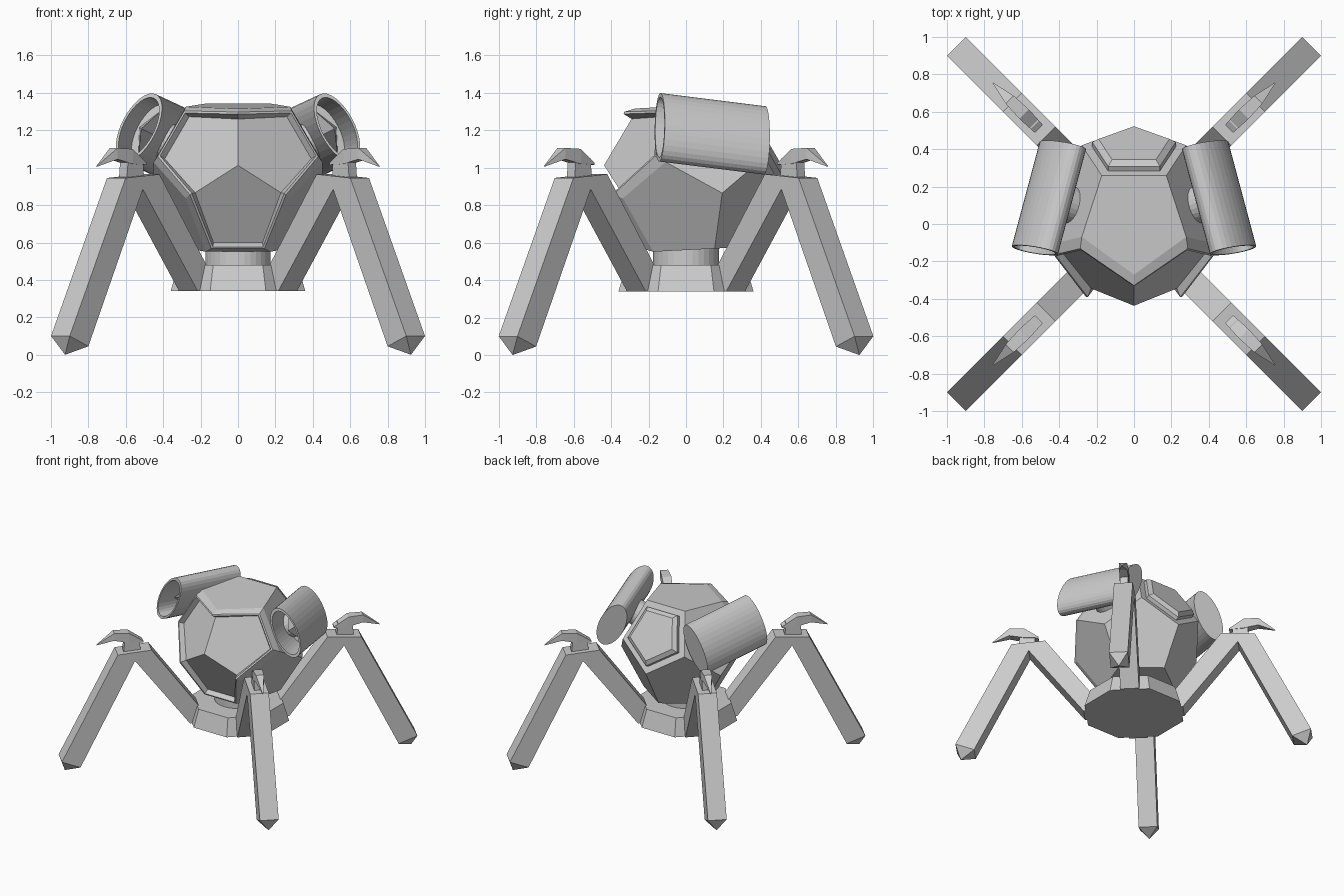
import bpy, bmesh, math
from mathutils import Vector, Matrix

if "Cube" in bpy.data.objects:
    bpy.data.objects.remove(bpy.data.objects["Cube"])

grey = bpy.data.materials.new("light grey")
grey.diffuse_color = (0.6, 0.6, 0.6, 1)
grey.use_nodes = True
grey.node_tree.nodes["Principled BSDF"].inputs["Base Color"].default_value = grey.diffuse_color


def finish(name, bm):
    bmesh.ops.recalc_face_normals(bm, faces=bm.faces[:])
    me = bpy.data.meshes.new(name)
    bm.to_mesh(me)
    bm.free()
    me.materials.append(grey)
    ob = bpy.data.objects.new(name, me)
    bpy.context.collection.objects.link(ob)
    return ob


def loft(bm, rings):
    """Skin a list of equal-length point rings and cap both ends."""
    rows = [[bm.verts.new(p) for p in ring] for ring in rings]
    n = len(rows[0])
    for a, b in zip(rows, rows[1:]):
        for i in range(n):
            j = (i + 1) % n
            bm.faces.new((a[i], a[j], b[j], b[i]))
    bm.faces.new(rows[0])
    bm.faces.new(rows[-1])


def circle(r, z, n, start=0.0):
    return [Vector((r * math.cos(start + math.tau * i / n),
                    r * math.sin(start + math.tau * i / n), z)) for i in range(n)]


# Base: octagonal foot block and round neck
bm = bmesh.new()
k = 1 / math.cos(math.pi / 8)
loft(bm, [circle(0.36 * k, 0.34, 8, math.pi / 8), circle(0.32 * k, 0.48, 8, math.pi / 8)])
finish("base", bm)
bm = bmesh.new()
loft(bm, [circle(0.175, 0.46, 32), circle(0.175, 0.6, 32)])
finish("neck", bm)

# Body: dodecahedron, leaning slightly forward
A = 0.345
IN, EQ, TOP, MID = 1.1135 * A, 1.3764 * A, 0.8507 * A, 0.2629 * A
place = Matrix.Translation((0, 0.042, 0.947)) @ Matrix.Rotation(math.radians(3), 4, 'X')
front, rear = -math.pi / 2, math.pi / 2
pts = (circle(TOP, IN, 5, front) + circle(EQ, MID, 5, front)
       + circle(EQ, -MID, 5, rear) + circle(TOP, -IN, 5, rear))
bm = bmesh.new()
for p in pts:
    bm.verts.new(p)
bmesh.ops.convex_hull(bm, input=bm.verts[:])
bmesh.ops.dissolve_limit(bm, angle_limit=0.05, verts=bm.verts[:], edges=bm.edges[:])
bmesh.ops.recalc_face_normals(bm, faces=bm.faces[:])
bm.normal_update()

# Remember the upper rear face for the back pack
back = max(bm.faces, key=lambda f: f.normal.dot(Vector((0, 0.894, 0.447))))
bc, bn = back.calc_center_median(), back.normal.copy()
bpts = [v.co.copy() for v in back.verts]

# Raised frame around the three-faced front window
window = [f for f in bm.faces if f.normal.y < -0.6]
for thick, depth in ((0.042, 0.042), (0.012, 0.0), (0.003, -0.042)):
    bmesh.ops.inset_region(bm, faces=window, thickness=thick, depth=depth,
                           use_boundary=True, use_even_offset=True)
    bm.normal_update()
bm.transform(place)
finish("body", bm)

# Back pack on the upper rear face
bm = bmesh.new()
loft(bm, [[bc + (p - bc) * s + bn * h for p in bpts]
          for s, h in ((0.8, -0.01), (0.8, 0.03), (0.68, 0.055))])
bm.transform(place)
finish("back_pack", bm)

# Side tubes: slanted ellipses, hollow at the front, with a spike inside
for sx, side in ((1, "right"), (-1, "left")):
    f = Vector((sx * 0.53, -0.14, 1.215))
    b = Vector((sx * 0.38, 0.42, 1.145))
    axis = (b - f).normalized()
    out = Vector((sx * 0.85, 0.276, 0.447))
    out = (out - axis * out.dot(axis)).normalized()
    up = axis.cross(out).normalized()
    length = (b - f).length

    def ellipse(s, d, n=32):
        return [f + axis * d + up * (0.2 * s * math.cos(math.tau * i / n))
                + out * (0.097 * s * math.sin(math.tau * i / n)) for i in range(n)]

    bm = bmesh.new()
    loft(bm, [ellipse(1, length), ellipse(1, 0), ellipse(0.88, 0), ellipse(0.84, 0.25)])
    finish(side + "_tube", bm)
    bm = bmesh.new()
    loft(bm, [ellipse(0.75, 0.255, 4), ellipse(0.04, 0.06, 4)])
    finish(side + "_tube_spike", bm)

    # Round mount between tube and body
    bm = bmesh.new()
    mid = (f + b) / 2
    ring = [up * (0.1 * math.cos(math.tau * i / 24)) + axis * (0.1 * math.sin(math.tau * i / 24))
            for i in range(24)]
    loft(bm, [[mid + out * d + p for p in ring] for d in (-0.17, -0.03)])
    finish(side + "_tube_mount", bm)

# Legs: side profiles as (distance from centre, height)
LEG = [(0.92, 0.945), (1.343, 0.1), (1.202, 0.045), (0.79, 0.885),
       (0.375, 0.34), (0.21, 0.345), (0.665, 0.965)]
STEM = [(0.74, 0.94), (0.87, 0.94), (0.86, 1.05), (0.75, 1.05)]
# Claw stations: distance, top height, bottom height, half width
CLAW = [(0.72, 1.025, 1.015, 0.03), (0.83, 1.10, 1.02, 0.036),
        (0.94, 1.105, 1.045, 0.03), (1.068, 1.01, 1.005, 0.002)]
W = 0.0707


def prism(bm, profile, w):
    loft(bm, [[Vector((r, s * w, z)) for r, z in profile] for s in (-1, 1)])


for i, name in enumerate(("rear_right", "rear_left", "front_left", "front_right")):
    turn = Matrix.Rotation(math.radians(45 + 90 * i), 4, 'Z')
    bm = bmesh.new()
    prism(bm, LEG, W)
    bm.transform(turn)
    finish(name + "_leg", bm)

    # Pointed foot
    bm = bmesh.new()
    corners = [Vector((r, s * W, z)) for (r, z), s in
               zip((LEG[1], LEG[1], LEG[2], LEG[2]), (-1, 1, 1, -1))]
    ring = [bm.verts.new(c) for c in corners]
    tip = bm.verts.new((1.308, 0, 0))
    for j in range(4):
        bm.faces.new((ring[j], ring[(j + 1) % 4], tip))
    bm.transform(turn)
    finish(name + "_foot", bm)

    # Hooked claw on the knee
    bm = bmesh.new()
    prism(bm, STEM, 0.03)
    loft(bm, [[Vector((r, -w, lo)), Vector((r, w, lo)), Vector((r, w, hi)), Vector((r, -w, hi))]
              for r, hi, lo, w in CLAW])
    bm.transform(turn)
    finish(name + "_claw", bm)
